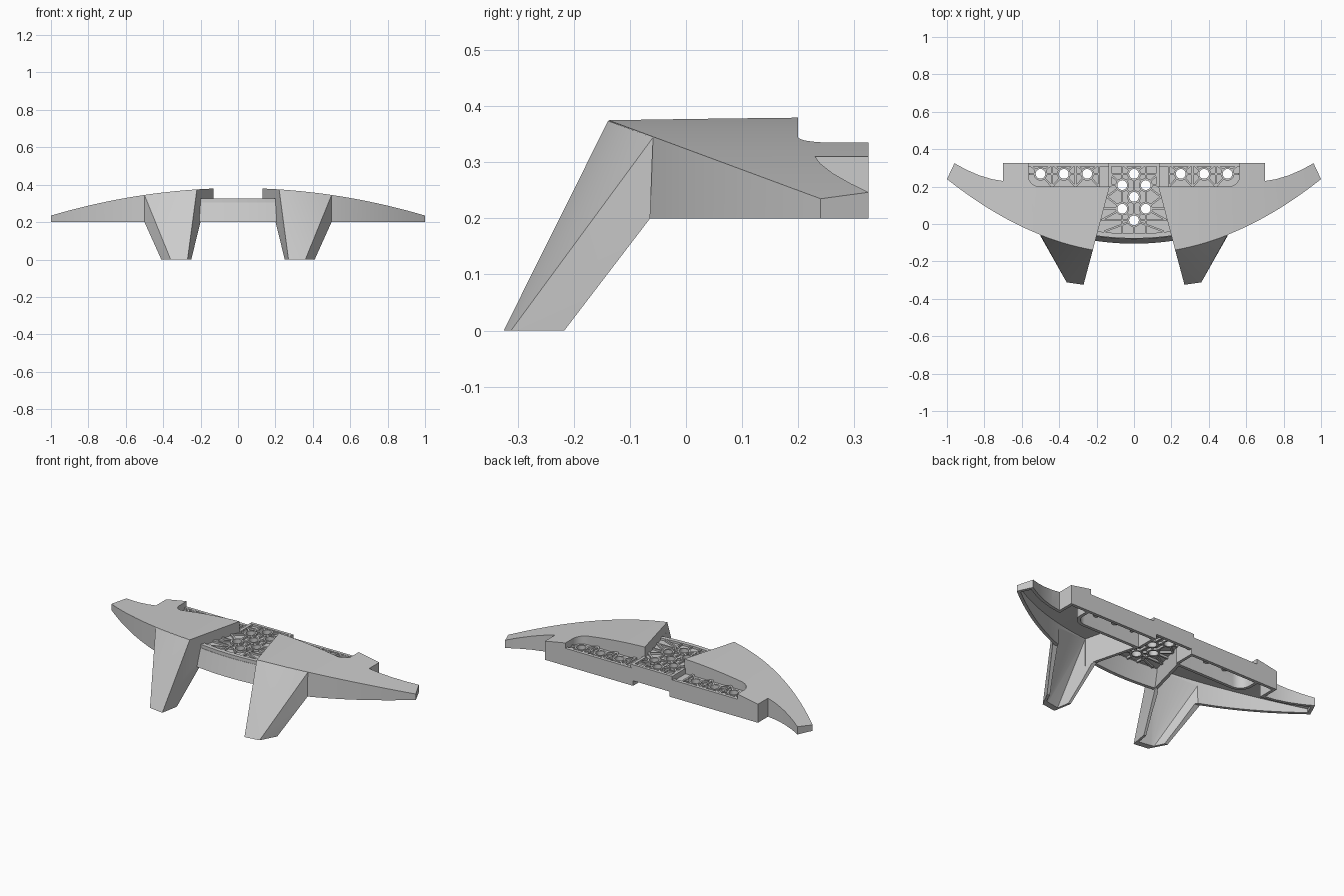
import bpy, bmesh, math
from mathutils import Vector

if "Cube" in bpy.data.objects:
    bpy.data.objects.remove(bpy.data.objects["Cube"])

def front_y(x): return -0.157 + 0.397 * x * x      # front sweep seen from above
def top_z(x): return 0.382 - 0.147 * x * x         # crown seen from the front

def make(name, bm):
    bmesh.ops.recalc_face_normals(bm, faces=bm.faces[:])
    me = bpy.data.meshes.new(name)
    bm.to_mesh(me)
    bm.free()
    ob = bpy.data.objects.new(name, me)
    bpy.context.collection.objects.link(ob)
    return ob

def extrude_into(bm, pts, d):
    vs = [bm.verts.new(p) for p in pts]
    ws = [bm.verts.new(Vector(p) + Vector(d)) for p in pts]
    bm.faces.new(vs)
    bm.faces.new(ws[::-1])
    for i in range(len(vs)):
        j = (i + 1) % len(vs)
        bm.faces.new((vs[i], ws[i], ws[j], vs[j]))

def prism(name, outline, z0, z1):
    bm = bmesh.new()
    extrude_into(bm, [(x, y, z0) for x, y in outline], (0, 0, z1 - z0))
    return make(name, bm)

def boolean(ob, other, op):
    m = ob.modifiers.new("cut", 'BOOLEAN')
    m.operation, m.object, m.solver = op, other, 'EXACT'
    bpy.context.view_layer.objects.active = ob
    bpy.ops.object.modifier_apply(modifier=m.name)
    bpy.data.objects.remove(other)

def finish(ob, mirror=True, smooth=True):
    bpy.ops.object.select_all(action='DESELECT')
    ob.select_set(True)
    bpy.context.view_layer.objects.active = ob
    if smooth:
        bpy.ops.object.shade_smooth_by_angle(angle=math.radians(20))
    if mirror:
        ob.modifiers.new("mirror", 'MIRROR').use_mirror_merge = False

def inset(poly, t):
    """Mitred inward offset of a counter-clockwise outline."""
    out = []
    for i, p in enumerate(poly):
        p, a, b = Vector(p), Vector(poly[i - 1]), Vector(poly[(i + 1) % len(poly)])
        d1, d2 = (p - a).normalized(), (b - p).normalized()
        n1, n2 = Vector((-d1.y, d1.x)), Vector((-d2.y, d2.x))
        out.append(tuple(p + (n1 + n2) * t / (1 + n1.dot(n2))))
    return out

def crown(drop):
    xs = [-0.05 + 1.15 * i / 30 for i in range(31)]
    bm = bmesh.new()
    pts = [(x, -1, top_z(x) - drop) for x in xs] + [(1.1, -1, -0.2), (-0.05, -1, -0.2)]
    extrude_into(bm, pts, (0, 2, 0))
    return make("crown_cutter", bm)

def corner(cx, cy, r):
    return [(cx + r * math.cos(a), cy - r * math.sin(a))
            for a in [math.pi / 2 * i / 8 for i in range(9)]]

# Wing outline (right half): front sweep, tip, rear hook, block, pocket edge
xs = [0.22 + 0.78 * i / 24 for i in range(25)]
outline = [(x, front_y(x)) for x in xs]
outline += [(0.96, 0.325), (0.9, 0.292), (0.83, 0.261), (0.76, 0.24), (0.7, 0.23),
            (0.7, 0.325), (0.565, 0.325)]
outline += corner(0.505, 0.26, 0.06) + [(0.13, 0.2)]

wing = prism("wing_and_leg", outline, 0.2, 0.5)
boolean(wing, crown(0), 'INTERSECT')
wing_core = prism("wing_core", inset(outline, 0.018), 0.19, 0.5)
boolean(wing_core, crown(0.02), 'INTERSECT')

# Splayed leg and its hollow, open to the rear and below
leg_pts = [(x, front_y(x) - 0.001, top_z(x) - 0.001)
           for x in [0.22 + 0.28 * i / 8 for i in range(9)]]
leg_pts += [(0.5, -0.064, 0.2), (0.201, -0.066, 0.2), (0.27, -0.325, 0),
            (0.36, -0.312, 0), (0.41, -0.217, 0), (0.25, -0.217, 0)]

def hull(name, pts):
    bm = bmesh.new()
    for p in pts:
        bm.verts.new(p)
    r = bmesh.ops.convex_hull(bm, input=bm.verts[:])
    junk = set(r["geom_interior"]) | set(r["geom_unused"])
    bmesh.ops.delete(bm, geom=[v for v in junk if isinstance(v, bmesh.types.BMVert)],
                     context='VERTS')
    return make(name, bm)

boolean(wing, hull("leg", leg_pts), 'UNION')
boolean(wing, wing_core, 'DIFFERENCE')
boolean(wing, hull("leg_core", [(0.345 + (x - 0.345) * 0.87, y + 0.024, z - 0.022)
                                for x, y, z in leg_pts]), 'DIFFERENCE')
finish(wing)

# Perforated floor: thin sheet, ring bosses, ribs
def perforated(name, poly, top, holes, ribs, mirror):
    sheet = prism(name + "_sheet", poly, top - 0.022, top - 0.012)
    bm = bmesh.new()
    for x, y in holes:
        extrude_into(bm, [(x + 0.026 * math.cos(a), y + 0.026 * math.sin(a), top - 0.1)
                          for a in [math.tau * i / 20 for i in range(20)]], (0, 0, 0.2))
    boolean(sheet, make("drill", bm), 'DIFFERENCE')
    finish(sheet, mirror)
    bm = bmesh.new()
    for x, y in holes:
        rings = []
        for r, z in ((0.026, top), (0.036, top), (0.036, top - 0.035), (0.026, top - 0.035)):
            rings.append([bm.verts.new((x + r * math.cos(math.tau * i / 20),
                                        y + r * math.sin(math.tau * i / 20), z))
                          for i in range(20)])
        for k in range(4):
            a, b = rings[k], rings[(k + 1) % 4]
            for i in range(20):
                j = (i + 1) % 20
                bm.faces.new((a[i], a[j], b[j], b[i]))
    finish(make(name + "_bosses", bm), mirror)
    bm = bmesh.new()
    for a, b in ribs:
        va, vb = Vector(a), Vector(b)
        d = (vb - va).normalized()
        va += d * (0.032 if a in holes else 0)
        vb -= d * (0.032 if b in holes else 0)
        n = Vector((-d.y, d.x)) * 0.005
        extrude_into(bm, [(p.x, p.y, top - 0.034) for p in (va + n, vb + n, vb - n, va - n)],
                     (0, 0, 0.032))
    finish(make(name + "_ribs", bm), mirror, False)

# Side pocket trays
tray = [(0.125, 0.32)] + [(0.125, 0.195)] + corner(0.51, 0.26, 0.062)[::-1] + [(0.572, 0.32)]
holes = [(0.25, 0.268), (0.375, 0.268), (0.5, 0.268)]
ribs = []
for h in holes:
    for s in (-1, 1):
        for y in (0.2, 0.268, 0.32):
            ribs.append((h, (h[0] + s * 0.062, y)))
ribs += [((x, 0.2), (x, 0.32)) for x in (0.1875, 0.3125, 0.4375)]
ribs = [r for r in ribs if r[1] != (0.562, 0.2)]
perforated("pocket_floor", tray, 0.305, holes, ribs, True)

# Centre tray
sill = [(x, -0.077 + 0.35 * x * x) for x in [-0.206 + 0.412 * i / 16 for i in range(17)]]
centre = sill + [(0.13, 0.205), (0.13, 0.325), (-0.13, 0.325), (-0.13, 0.205)]
holes = [(0, 0.268), (0, 0.145), (0, 0.02)]
ribs = [((0, 0.268), (0, 0.145)), ((0, 0.145), (0, 0.02)), ((0, 0.02), (0, -0.055))]
for s in (-1, 1):
    a, b = (s * 0.063, 0.208), (s * 0.063, 0.082)
    holes += [a, b]
    ribs += [(a, (0, 0.268)), (a, (0, 0.145)), (b, (0, 0.145)), (b, (0, 0.02)), (a, b),
             (a, (s * 0.13, 0.208)), (a, (s * 0.13, 0.268)), (a, (s * 0.145, 0.145)),
             (a, (s * 0.063, 0.32)), (b, (s * 0.16, 0.082)), (b, (s * 0.145, 0.145)),
             (b, (s * 0.175, 0.02)), ((0, 0.02), (s * 0.16, -0.04)),
             ((0, 0.02), (s * 0.175, 0.02)), ((0, 0.268), (s * 0.13, 0.268)),
             ((0, 0.268), (s * 0.063, 0.32)), (b, (s * 0.063, -0.05))]
perforated("centre_floor", centre, 0.325, holes, ribs, False)

# Front sill above the bumper
finish(prism("front_sill", sill + [(x, y + 0.025) for x, y in sill[::-1]], 0.3, 0.325), False)

# Sloped curved bumper between the legs
bm = bmesh.new()
secs = []
for i in range(17):
    x = -0.212 + 0.424 * i / 16
    k = 0.35 * x * x
    secs.append([bm.verts.new((x, y + k, z)) for y, z in
                 ((-0.105, 0.2), (-0.079, 0.305), (-0.055, 0.305), (-0.085, 0.2))])
for a, b in zip(secs, secs[1:]):
    for i in range(4):
        bm.faces.new((a[i], a[i - 1], b[i - 1], b[i]))
bm.faces.new(secs[0])
bm.faces.new(secs[-1])
finish(make("front_bumper", bm), False)

# Rear walls and the short walls where the pockets meet the centre
def box(name, x0, x1, y0, y1, z0, z1, mirror):
    finish(prism(name, [(x0, y0), (x1, y0), (x1, y1), (x0, y1)], z0, z1), mirror, False)

box("pocket_rear_wall", 0.13, 0.57, 0.307, 0.325, 0.2, 0.304, True)
box("centre_rear_wall", -0.13, 0.13, 0.307, 0.325, 0.23, 0.325, False)
box("pocket_divider", 0.12, 0.137, 0.2, 0.3249, 0.2, 0.3248, True)
